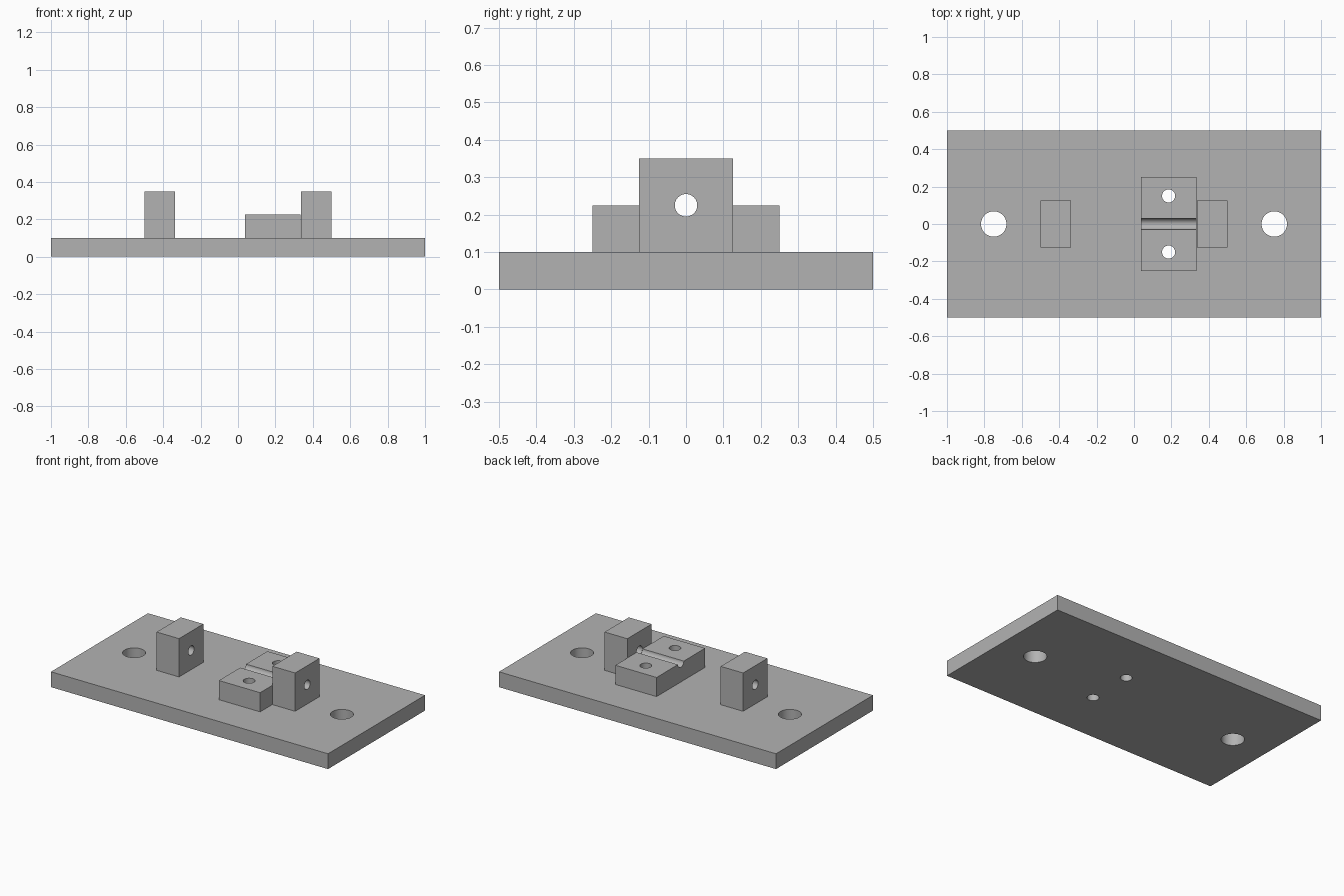
import bpy
import math

default = bpy.data.objects.get("Cube")
if default:
    bpy.data.objects.remove(default, do_unlink=True)

grey = bpy.data.materials.new("plain grey")
grey.use_nodes = True
colour = (0.45, 0.45, 0.45, 1)
grey.diffuse_color = colour
grey.node_tree.nodes["Principled BSDF"].inputs["Base Color"].default_value = colour

PLATE_TOP = 0.1
PIN_Z = 0.225


def box(name, x, y, z):
    """Box spanning the given (low, high) ranges."""
    spans = (x, y, z)
    bpy.ops.mesh.primitive_cube_add(size=1, location=[sum(s) / 2 for s in spans])
    ob = bpy.context.object
    ob.name = name
    ob.scale = [s[1] - s[0] for s in spans]
    bpy.ops.object.transform_apply(location=False, rotation=False, scale=True)
    ob.data.materials.append(grey)
    return ob


def drill(ob, radius, location, along_x=False):
    """Cut a round through hole, vertical or along x."""
    turn = (0, math.pi / 2, 0) if along_x else (0, 0, 0)
    bpy.ops.mesh.primitive_cylinder_add(vertices=48, radius=radius, depth=3,
                                        location=location, rotation=turn)
    cutter = bpy.context.object
    cutter.hide_render = True
    cutter.data.materials.append(grey)
    mod = ob.modifiers.new("hole", 'BOOLEAN')
    mod.operation = 'DIFFERENCE'
    mod.solver = 'EXACT'
    mod.object = cutter
    bpy.ops.object.select_all(action='DESELECT')
    ob.select_set(True)
    bpy.context.view_layer.objects.active = ob
    bpy.ops.object.modifier_apply(modifier=mod.name)
    bpy.data.objects.remove(cutter, do_unlink=True)


def finish(ob):
    bpy.ops.object.select_all(action='DESELECT')
    ob.select_set(True)
    bpy.context.view_layer.objects.active = ob
    bpy.ops.object.shade_smooth_by_angle(angle=math.radians(30))


# Base plate with a mounting hole at each end
plate = box("base_plate", (-1, 1), (-0.5, 0.5), (0, PLATE_TOP))
for side in (-1, 1):
    drill(plate, 0.068, (side * 0.75, 0, 0))

# Low block with a half-round groove along its top
block = box("grooved_block", (0.037, 0.335), (-0.25, 0.25), (PLATE_TOP, PIN_Z))
drill(block, 0.03, (0, 0, PIN_Z), along_x=True)

# Screw holes through the block and the plate
for side in (-1, 1):
    for part in (block, plate):
        drill(part, 0.035, (0.185, side * 0.15, 0))

# Upright posts with a shared pin bore
posts = []
for name, x in (("right_post", (-0.5, -0.338)), ("left_post", (0.336, 0.5))):
    post = box(name, x, (-0.125, 0.125), (PLATE_TOP, 0.35))
    drill(post, 0.03, (0, 0, PIN_Z), along_x=True)
    posts.append(post)

for part in [plate, block] + posts:
    finish(part)
